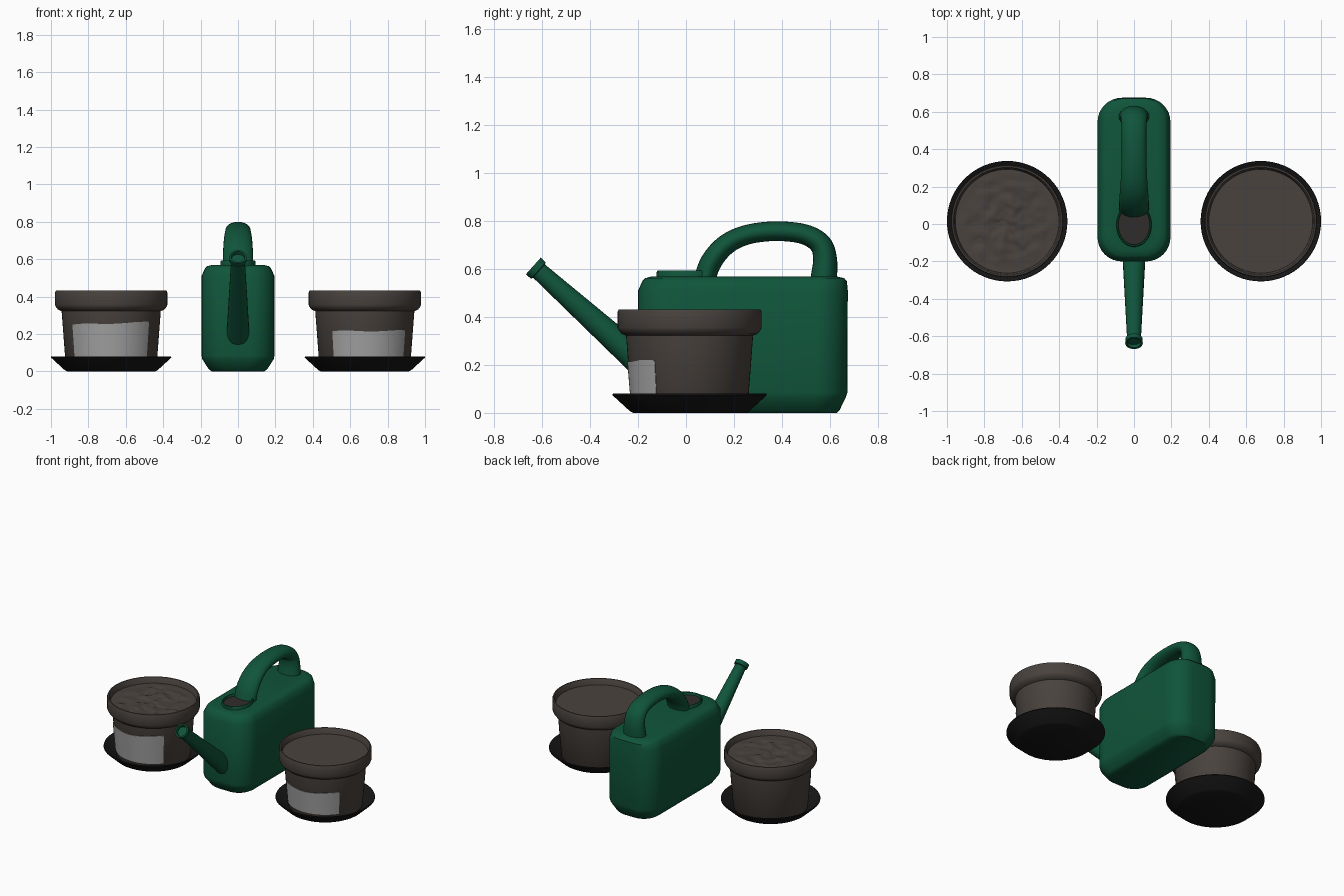
import bpy, bmesh, math
from math import sin, cos, pi, radians
from mathutils import Vector, noise

if "Cube" in bpy.data.objects:
    bpy.data.objects.remove(bpy.data.objects["Cube"])


def material(name, rgb):
    m = bpy.data.materials.new(name)
    m.use_nodes = True
    m.diffuse_color = (*rgb, 1)
    bsdf = m.node_tree.nodes["Principled BSDF"]
    bsdf.inputs["Base Color"].default_value = (*rgb, 1)
    bsdf.inputs["Roughness"].default_value = 0.6
    return m


GREEN = material("can green", (0.005, 0.09, 0.043))
CLAY = material("pot brown grey", (0.066, 0.055, 0.048))
BLACK = material("saucer black", (0.008, 0.008, 0.008))
PAPER = material("label grey", (0.36, 0.36, 0.36))
INSIDE = material("opening dark", (0.03, 0.026, 0.025))


def finish(name, bm, mat, angle=35):
    bmesh.ops.recalc_face_normals(bm, faces=bm.faces)
    mesh = bpy.data.meshes.new(name)
    bm.to_mesh(mesh)
    bm.free()
    mesh.materials.append(mat)
    ob = bpy.data.objects.new(name, mesh)
    bpy.context.collection.objects.link(ob)
    bpy.ops.object.select_all(action='DESELECT')
    ob.select_set(True)
    bpy.context.view_layer.objects.active = ob
    bpy.ops.object.shade_smooth_by_angle(angle=radians(angle))
    return ob


def loft(name, rings, mat, angle=35):
    """Skin a list of closed rings and cap both ends."""
    bm = bmesh.new()
    loops = [[bm.verts.new(p) for p in ring] for ring in rings]
    n = len(loops[0])
    for a, b in zip(loops, loops[1:]):
        for i in range(n):
            j = (i + 1) % n
            bm.faces.new((a[i], a[j], b[j], b[i]))
    bm.faces.new(loops[0])
    bm.faces.new(loops[-1])
    return finish(name, bm, mat, angle)


def lathe(name, profile, mat, cx, cy, stretch=1, n=64):
    rings = [[(cx + r * cos(2 * pi * i / n), cy + stretch * r * sin(2 * pi * i / n), z)
              for i in range(n)] for r, z in profile]
    return loft(name, rings, mat)


def sweep(name, stations, mat, n=24):
    """Elliptical tube in the x = 0 plane; stations are (y, z, half width, half depth)."""
    rings = []
    for k, (y, z, w, d) in enumerate(stations):
        a, b = stations[max(k - 1, 0)], stations[min(k + 1, len(stations) - 1)]
        t = Vector((b[0] - a[0], b[1] - a[1])).normalized()
        rings.append([(w * cos(2 * pi * i / n), y - t.y * d * sin(2 * pi * i / n),
                       z + t.x * d * sin(2 * pi * i / n)) for i in range(n)])
    return loft(name, rings, mat)


def smooth_path(pts, steps=6):
    """Catmull-Rom interpolation."""
    v = [Vector(p) for p in pts]
    v = [2 * v[0] - v[1]] + v + [2 * v[-1] - v[-2]]
    out = []
    for a, b, c, d in zip(v, v[1:], v[2:], v[3:]):
        for s in range(steps):
            t = s / steps
            out.append(0.5 * (2 * b + (c - a) * t + (2 * a - 5 * b + 4 * c - d) * t * t
                              + (3 * b - a - 3 * c + d) * t ** 3))
    return out + [v[-2]]


# Watering can body: rounded rectangles, chamfered below and softly shouldered above
def body_ring(z, inset, back_inset, radius=0.13, steps=8):
    hx, y0, y1 = 0.195 - inset, -0.2 + inset, 0.675 - back_inset
    r = max(radius - inset * 0.5, 0.03)
    ring = []
    for q, (sx, cy) in enumerate(((1, y1 - r), (-1, y1 - r), (-1, y0 + r), (1, y0 + r))):
        for s in range(steps + 1):
            a = pi / 2 * (q + s / steps)
            ring.append((sx * (hx - r) + r * cos(a), cy + r * sin(a), z))
    return ring


levels = ((0, 0.055, 0.045), (0.01, 0.04, 0.035), (0.065, 0.004, 0.008), (0.085, 0, 0.002),
          (0.51, 0, 0), (0.55, 0.018, 0.004), (0.562, 0.03, 0.015), (0.57, 0.06, 0.05))
loft("can_body", [body_ring(*lv) for lv in levels], GREEN)

# Filling opening with raised lip
lathe("opening_lip", [(0.094, 0.56), (0.094, 0.588), (0.091, 0.593), (0.086, 0.593),
                      (0.084, 0.588), (0.084, 0.56)], GREEN, 0, -0.005, 1.25)
lathe("opening_inside", [(0.0845, 0.565), (0.0845, 0.576)], INSIDE, 0, -0.005, 1.25)

# Handle
sweep("can_handle", smooth_path([
    (0.075, 0.55, 0.08, 0.045), (0.105, 0.63, 0.08, 0.045), (0.165, 0.7, 0.076, 0.043),
    (0.25, 0.742, 0.07, 0.041), (0.37, 0.758, 0.066, 0.041), (0.49, 0.746, 0.066, 0.042),
    (0.56, 0.705, 0.07, 0.046), (0.58, 0.64, 0.076, 0.05), (0.574, 0.55, 0.083, 0.056)]), GREEN)

# Spout, with a lip and a recessed mouth at the tip
base, tip = Vector((-0.165, 0.19)), Vector((-0.637, 0.613))
spout = ((0, 0.062), (0.15, 0.058), (0.95, 0.037), (0.955, 0.046), (1, 0.047),
         (1, 0.037), (0.97, 0.034))
direction = (tip - base).normalized()
side = Vector((-direction.y, direction.x))
rings = []
for t, r in spout:
    c = base.lerp(tip, t)
    rings.append([(r * cos(a), c.x + side.x * r * sin(a), c.y + side.y * r * sin(a))
                  for a in (2 * pi * i / 24 for i in range(24))])
loft("can_spout", rings, GREEN)


# Paper label wrapped round the pot wall
def label(name, cx, cy, start, end, top_a, top_b, cols=24):
    rings = []
    for i in range(cols + 1):
        t = i / cols
        a = radians(start + (end - start) * t)
        top = top_a + (top_b - top_a) * t + 0.003 * sin(9 * t)
        ring = []
        for z, lift in ((0.06, -0.002), (0.06, 0.004), (top, 0.004), (top, -0.002)):
            r = 0.245 + (z - 0.08) * 0.083 + lift
            ring.append((cx + r * sin(a), cy - r * cos(a), z))
        rings.append(ring)
    loft(name, rings, PAPER)


# Potting soil, crumpled where rough is above zero
def soil(name, cx, cy, rough, n=64, m=20):
    bm = bmesh.new()
    bmesh.ops.create_circle(bm, cap_ends=True, cap_tris=True, segments=n, radius=0.28)
    if rough:
        spokes = [e for e in bm.edges if not e.is_boundary]
        bmesh.ops.subdivide_edges(bm, edges=spokes, cuts=m, use_grid_fill=True)
    for v in bm.verts:
        fade = min(1, (0.28 - v.co.length) * 12)
        bump = noise.noise(v.co * 14) + 0.5 * noise.noise(v.co * 30)
        v.co = (v.co.x + cx, v.co.y + cy, 0.392 + rough * fade * bump)
    finish(name, bm, CLAY, 60)


# Pots on saucers
POT = [(0.235, 0.02), (0.243, 0.03), (0.265, 0.322), (0.284, 0.33), (0.296, 0.345),
       (0.3, 0.355), (0.3, 0.422), (0.296, 0.432), (0.288, 0.432), (0.283, 0.425),
       (0.276, 0.385)]
SAUCER = [(0.235, 0), (0.25, 0.008), (0.322, 0.074), (0.32, 0.08), (0.312, 0.078),
          (0.25, 0.022), (0.235, 0.018)]
CY = 0.015
for side_name, x, rough in (("left", 0.678, 0), ("right", -0.678, 0.014)):
    lathe(side_name + "_saucer", SAUCER, BLACK, x, CY)
    lathe(side_name + "_pot", POT, CLAY, x, CY)
    soil(side_name + "_soil", x, CY, rough)
label("left_label", 0.678, CY, -42, 56, 0.215, 0.218)
label("right_label", -0.678, CY, -52, 50, 0.25, 0.264)
